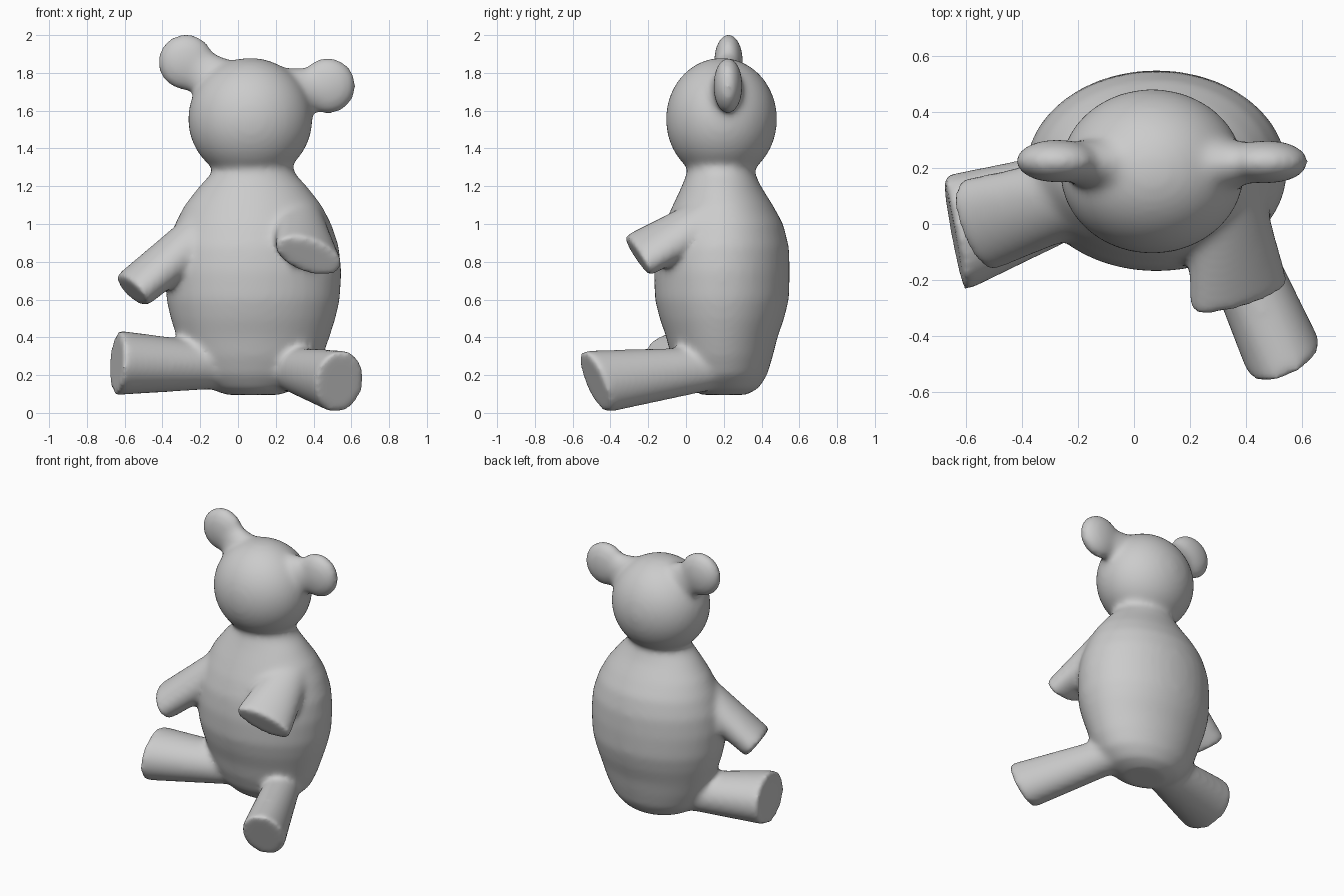
import bpy, bmesh, math
from mathutils import Vector

if "Cube" in bpy.data.objects:
    bpy.data.objects.remove(bpy.data.objects["Cube"])

parts = []


def loft(name, rings, n=40):
    """Closed skin through elliptical rings given as (centre, half axis u, half axis v)."""
    bm = bmesh.new()
    loops = []
    for c, u, v in rings:
        loops.append([bm.verts.new(Vector(c) + u * math.cos(2 * math.pi * i / n)
                                   + v * math.sin(2 * math.pi * i / n)) for i in range(n)])
    for a, b in zip(loops, loops[1:]):
        for i in range(n):
            j = (i + 1) % n
            bm.faces.new((a[i], a[j], b[j], b[i]))
    bm.faces.new(loops[0])
    bm.faces.new(loops[-1])
    bmesh.ops.recalc_face_normals(bm, faces=bm.faces)
    me = bpy.data.meshes.new(name)
    bm.to_mesh(me)
    bm.free()
    ob = bpy.data.objects.new(name, me)
    bpy.context.collection.objects.link(ob)
    parts.append(ob)


def limb(name, a, b, wide, ra, rb, normal=None):
    """Tapered limb from a to b; wide is the direction of the broad side."""
    a, b = Vector(a), Vector(b)
    d = (b - a).normalized()
    rings = []
    for p, r, axis in ((a, ra, d), (b, rb, Vector(normal).normalized() if normal else d)):
        w = Vector(wide)
        w = (w - axis * w.dot(axis)).normalized()
        rings.append((p, w * r[0], axis.cross(w) * r[1]))
    loft(name, rings)


def ball(name, loc, size):
    bpy.ops.mesh.primitive_uv_sphere_add(segments=40, ring_count=24, radius=1, location=loc)
    ob = bpy.context.object
    ob.name = name
    ob.scale = size
    parts.append(ob)


# Body: z, half width, half depth, centre y
profile = [(0.095, .14, .12, .20), (0.13, .24, .185, .20), (0.2, .32, .235, .195),
           (0.3, .37, .27, .19), (0.4, .405, .295, .19), (0.5, .437, .33, .19),
           (0.6, .46, .355, .19), (0.75, .468, .36, .19), (0.88, .455, .35, .195),
           (1.0, .415, .315, .2), (1.1, .363, .265, .195), (1.2, .285, .21, .187),
           (1.27, .22, .18, .185), (1.34, .2, .17, .185)]
loft("body", [((.08, y, z), Vector((w, 0, 0)), Vector((0, d, 0))) for z, w, d, y in profile])

# Head
ball("head", (.065, .188, 1.555), (.33, .295, .325))

# Ears: flat discs on short tapered stems
for ear, root in (((-.275, .225, 1.857), (-.06, .21, 1.72)),
                  ((.475, .222, 1.732), (.25, .21, 1.68))):
    ball("ear", ear, (.15, .078, .15))
    limb("ear_stem", root, ear, (0, 1, 0), (.11, .15), (.06, .095))

# Arms: paddle shaped, wider at the paw
limb("arm", (-.12, .13, 1.0), (-.565, -.005, .645), (.12, -.3, -.03), (.13, .13), (.175, .105))
limb("arm", (.32, .15, 1.04), (.375, -.26, .83), (.33, 0, -.18), (.13, .12), (.195, .1))

# Legs: flared towards flat soles
limb("leg", (-.05, .17, .245), (-.645, -.035, .265), (0, 1, 0), (.13, .115), (.212, .172),
     (-.97, -.18, .06))
limb("leg", (.27, .13, .235), (.54, -.487, .165), (1, 0, 0), (.115, .115), (.142, .178),
     (.36, -.87, -.36))

# Fuse everything into one soft skin
bpy.ops.object.select_all(action='DESELECT')
for p in parts:
    p.select_set(True)
bpy.context.view_layer.objects.active = parts[0]
bpy.ops.object.join()
bear = bpy.context.object
bear.name = "stuffed_bear"
rm = bear.modifiers.new("fuse", 'REMESH')
rm.mode = 'VOXEL'
rm.voxel_size = 0.016
rm.use_smooth_shade = True
sm = bear.modifiers.new("soften", 'SMOOTH')
sm.factor = 0.5
sm.iterations = 22
